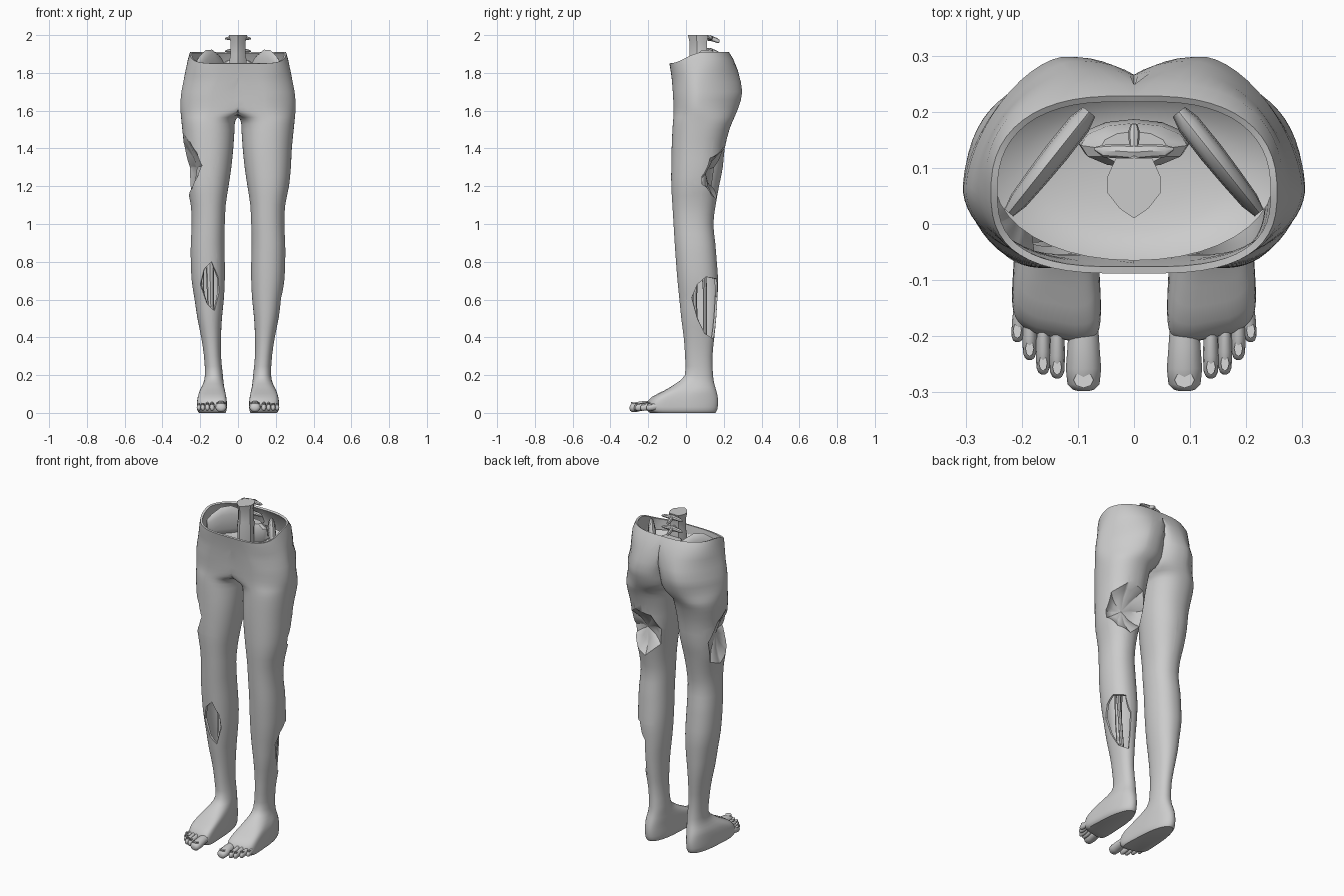
import bpy, bmesh, math
from mathutils import Vector

if "Cube" in bpy.data.objects:
    bpy.data.objects.remove(bpy.data.objects["Cube"])

skin = bpy.data.materials.new("plain grey")
skin.diffuse_color = (0.6, 0.6, 0.6, 1)
skin.use_nodes = True
skin.node_tree.nodes["Principled BSDF"].inputs["Base Color"].default_value = skin.diffuse_color


def finish(name, bm, thickness=0.0, angle=35):
    me = bpy.data.meshes.new(name)
    bm.to_mesh(me)
    bm.free()
    me.materials.append(skin)
    ob = bpy.data.objects.new(name, me)
    bpy.context.collection.objects.link(ob)
    bpy.ops.object.select_all(action='DESELECT')
    bpy.context.view_layer.objects.active = ob
    ob.select_set(True)
    if thickness:
        mod = ob.modifiers.new("shell", 'SOLIDIFY')
        mod.thickness = thickness
        mod.offset = -1
        bpy.ops.object.modifier_apply(modifier=mod.name)
    bpy.ops.object.shade_smooth_by_angle(angle=math.radians(angle))


def power(c, n):
    return math.copysign(abs(c) ** (2 / n), c)


def section(c, u, v, n=10, p=2):
    """Ring around c spanned by the half axes u and v; p > 2 squares it off."""
    c, u, v = Vector(c), Vector(u), Vector(v)
    return [c + u * power(math.cos(2 * math.pi * i / n), p)
            + v * power(math.sin(2 * math.pi * i / n), p) for i in range(n)]


def loft(name, rings, sides=(1,), angle=35):
    """Capped skin through rings, repeated for each mirror side."""
    bm = bmesh.new()
    for s in sides:
        vs = [[bm.verts.new((p.x * s, p.y, p.z)) for p in r] for r in rings]
        n = len(rings[0])
        for a, b in zip(vs, vs[1:]):
            for i in range(n):
                bm.faces.new((a[i], a[(i + 1) % n], b[(i + 1) % n], b[i]))
        bm.faces.new(vs[0][::-1])
        bm.faces.new(vs[-1])
    bmesh.ops.recalc_face_normals(bm, faces=bm.faces)
    finish(name, bm, angle=angle)


def smooth(t):
    t = min(1, max(0, t))
    return t * t * (3 - 2 * t)


# Leg and hip profile: height, inner x, outer x, front y, back y
KEYS = [
    (0.0, .072, .200, -.190, .155), (.015, .066, .210, -.206, .165),
    (.05, .065, .211, -.210, .170), (.085, .067, .208, -.180, .168),
    (.12, .071, .200, -.112, .160), (.155, .076, .185, -.055, .150),
    (.20, .080, .175, -.006, .143), (.30, .090, .180, -.005, .140),
    (.40, .090, .195, -.012, .150), (.50, .085, .215, -.025, .160),
    (.60, .075, .230, -.035, .166), (.70, .070, .245, -.045, .170),
    (.80, .070, .250, -.053, .163), (.90, .072, .250, -.060, .155),
    (1.0, .070, .245, -.066, .145), (1.1, .065, .250, -.072, .157),
    (1.2, .050, .270, -.078, .175), (1.3, .035, .280, -.078, .195),
    (1.4, .025, .285, -.076, .205), (1.5, .018, .295, -.072, .230),
    (1.55, .013, .300, -.068, .250), (1.58, -.02, .303, -.066, .263),
    (1.62, -.045, .305, -.066, .279), (1.7, -.05, .300, -.070, .298),
    (1.78, -.11, .278, -.077, .275), (1.85, -.20, .255, -.088, .228)]
SEG = 52


def spline_rows(keys, sub=2):
    rows = []
    for i in range(len(keys) - 1):
        p = [keys[max(0, min(len(keys) - 1, i + k))] for k in (-1, 0, 1, 2)]
        for j in range(sub):
            t = j / sub
            rows.append([0.5 * (2 * b + (c - a) * t + (2 * a - 5 * b + 4 * c - d) * t * t
                                + (3 * b - a - 3 * c + d) * t ** 3) for a, b, c, d in zip(*p)])
    return rows + [list(keys[-1])]


def body_ring(z, xi, xo, yf, yb):
    foot = 1 - smooth((z - .06) / .12)
    hip = smooth((z - 1.5) / .15)
    waist = smooth((z - 1.74) / .1)
    cx, rx = (xi + xo) / 2, (xo - xi) / 2
    # the widest line moves forward at the hips
    cy = yf + (yb - yf) * (.5 - .14 * hip + .1 * waist)
    raw = []
    for i in range(SEG):
        a = 2 * math.pi * (i + .5) / SEG
        c, s = math.cos(a), math.sin(a)
        inner = c < 0
        ry = cy - yf if s < 0 else yb - cy
        if s < 0:
            n = 2.2 + 4.5 * foot + (.9 * hip if inner else -.35 * hip + .85 * waist)
        else:
            n = 2.2 + (.4 * hip if inner else -.6 * hip + .8 * waist)
        reach = rx
        if inner and s < 0:
            reach += .12 * smooth((z - 1.56) / .06)
        ux, uy = power(c, n), power(s, n)
        x = cx + reach * ux * (1 - .14 * foot * uy)
        y = cy + ry * uy + .035 * foot * max(0, ux) * max(0, -uy)
        edge = cy + math.copysign(ry, s) * max(0, 1 - min(1, cx / reach) ** n) ** (1 / n)
        raw.append((x, y, edge))
    out = []
    for i, (x, y, edge) in enumerate(raw):
        # the first point past the middle slides onto the true centre line
        if x < 0 and max(raw[i - 1][0], raw[(i + 1) % SEG][0]) > 0:
            y = edge
        rise = .06 * smooth((z - 1.7) / .15) * smooth((y + .09) / .18)
        out.append((max(0, x), y, z + rise))
    return out


def cut_wound(bm, axis, sign, guard, poly, pit=0.0):
    """Open a hole shaped like a convex outline; a pit depth closes it with a hollow."""
    o = 1 - axis
    mid = Vector((sum(p[0] for p in poly), sum(p[1] for p in poly))) / len(poly)
    g, gn = Vector(), Vector()
    g[axis], gn[axis] = guard, -sign
    planes = [(g, gn)]
    for p, q in zip(poly, poly[1:] + poly[:1]):
        co, no = Vector(), Vector()
        co[o], co[2] = p
        no[o], no[2] = q[1] - p[1], p[0] - q[0]
        if no[o] * (mid[0] - p[0]) + no[2] * (mid[1] - p[1]) > 0:
            no.negate()
        planes.append((co, no.normalized()))
    for co, no in planes:
        near = [f for f in bm.faces
                if all((f.calc_center_median() - c).dot(m) < .05 for c, m in planes)]
        geom = set(near)
        for f in near:
            geom.update(f.verts)
            geom.update(f.edges)
        bmesh.ops.bisect_plane(bm, geom=list(geom), dist=1e-5, plane_co=co, plane_no=no)
    dead = [f for f in bm.faces
            if all((f.calc_center_median() - c).dot(m) < 0 for c, m in planes)]
    bmesh.ops.delete(bm, geom=dead, context='FACES')
    if not pit:
        return
    edges = [e for e in bm.edges if e.is_boundary and 1.0 < e.verts[0].co.z < 1.6]
    loop = {v for e in edges for v in e.verts}
    centre = sum((v.co for v in loop), Vector()) / len(loop)
    base_centre = centre.copy()
    for scale, depth in ((.8, .4), (.5, .8), (0, 1)):
        res = bmesh.ops.extrude_edge_only(bm, edges=edges)['geom']
        edges = [e for e in res if isinstance(e, bmesh.types.BMEdge) and e.is_boundary]
        verts = [v for v in res if isinstance(v, bmesh.types.BMVert)]
        new_centre = base_centre - gn * -pit * depth
        last = {.8: .8, .5: .5 / .8, 0: 0}[scale]
        for v in verts:
            v.co = new_centre + (v.co - centre) * last
        centre = new_centre
    bmesh.ops.remove_doubles(bm, verts=verts, dist=1e-4)


# Hips, legs and feet as one hollow skin
bm = bmesh.new()
rings = [body_ring(*r) for r in spline_rows(KEYS)]
for s in (1, -1):
    vs = [[bm.verts.new((x * s, y, z)) for x, y, z in r] for r in rings]
    bm.faces.new(vs[0][::-s])
    for a, b in zip(vs, vs[1:]):
        for i in range(SEG):
            j = (i + 1) % SEG
            quad = (a[i], a[j], b[j], b[i])
            if any(abs(v.co.x) > 1e-6 for v in quad):
                bm.faces.new(quad[::s])
bmesh.ops.remove_doubles(bm, verts=bm.verts, dist=1e-5)

# Outer thigh, back thigh, outer calf and shin wounds
cut_wound(bm, 0, -1, -.15, [(-.074, 1.31), (-.066, 1.25), (-.04, 1.19), (.04, 1.14), (.12, 1.17),
                            (.15, 1.3), (.1, 1.42), (.02, 1.47), (-.03, 1.44), (-.062, 1.38)], .035)
cut_wound(bm, 1, 1, .085, [(.06, 1.3), (.075, 1.2), (.16, 1.12), (.23, 1.15),
                           (.275, 1.22), (.27, 1.35), (.2, 1.41), (.1, 1.39)], .05)
cut_wound(bm, 0, 1, .16, [(.105, .72), (.162, .71), (.172, .5), (.155, .385),
                          (.1, .42), (.06, .5), (.03, .61), (.06, .68)])
cut_wound(bm, 1, -1, .03, [(-.14, .8), (-.105, .72), (-.1, .64), (-.125, .54),
                           (-.165, .58), (-.2, .68), (-.18, .76)])
finish("legs_skin", bm, thickness=.012)

# Toes and nails
for k, (x, end, r, rz) in enumerate([(.090, -.298, .030, .025), (.137, -.275, .0135, .02),
                                     (.162, -.268, .0125, .019), (.186, -.242, .0125, .018),
                                     (.208, -.210, .0125, .017)]):
    prof = [(.125, .85, .042), (.08, .95, .040), (.04, 1.05, .032),
            (.012, .95, .028), (.003, .65, .027), (0, .3, .026)]
    loft("toe_%d" % (k + 1), [section((x - .1 * d * (k == 4), end + d, z), (r * w, 0, 0),
                                      (0, 0, rz * w), 12) for d, w, z in prof], (1, -1), 50)
    loft("toenail_%d" % (k + 1), [section((x, end + .02, .029 + rz + h), (r * .6, 0, 0),
                                          (0, .014, -.003), 8) for h in (-.006, .002)], (1, -1))


def bone(name, pts):
    loft(name, [section((x, y, z), (r, 0, 0), (0, r, 0), 8) for x, y, z, r in pts], (1, -1))


# Lower leg bones
bone("shin_bone", [(.138, .05, .36, .016), (.145, .04, .6, .018), (.15, .045, .85, .024)])
bone("calf_bone", [(.165, .1, .36, .011), (.19, .1, .65, .011), (.195, .09, .85, .015)])

# Flesh floor inside the hips
bm = bmesh.new()
prev = None
for f, z in [(.15, 1.755), (.4, 1.758), (.65, 1.766), (.85, 1.78), (1, 1.805)]:
    ring = [bm.verts.new(p) for p in
            section((0, .085, z), (.25 * f, 0, 0), (0, .15 * f, 0), 40, 2.1)]
    if prev:
        for i in range(40):
            j = (i + 1) % 40
            bm.faces.new((prev[i], ring[i], ring[j], prev[j]))
    else:
        bm.faces.new(ring)
    prev = ring
bmesh.ops.recalc_face_normals(bm, faces=bm.faces)
finish("hip_floor", bm)

# Hip blades running diagonally from the sacrum
across = Vector((.185, .15, 0)).normalized()
blade = [(0, 1.81, .05, .014), (.12, 1.82, .07, .021), (.4, 1.835, .088, .022),
         (.65, 1.835, .085, .020), (.88, 1.82, .065, .017), (1, 1.81, .045, .010)]
loft("hip_blade", [section((.08 + .143 * t, .2 - .18 * t, z), across * w, (0, 0, h), 12)
                   for t, z, h, w in blade], (1, -1), 45)

# Sacrum
loft("sacrum", [section((0, y, z), (w, 0, 0), (0, d, 0), 12) for y, z, w, d in
                [(.15, 1.73, .06, .03), (.145, 1.78, .1, .042),
                 (.14, 1.84, .095, .04), (.135, 1.865, .06, .03)]])


# Spine: body with a pointed front, side wings and back spines
def body_outline(z, k):
    half = [(0, .01), (.026, .028), (.047, .055), (.047, .085), (.032, .118)]
    pts = half + [(-x, y) for x, y in half[:0:-1]]
    return [Vector((x * k, .07 + (y - .07) * k, z)) for x, y in pts]


loft("vertebra_body", [body_outline(z, k) for z, k in
                       [(1.76, .9), (1.87, .95), (1.9, .84), (1.96, .84), (2.0, 1)]])
for z in (1.985, 1.918):
    loft("vertebra_wing", [section((x, y, z + dz), (0, d, 0), (0, 0, h), 8) for x, y, dz, d, h in
                           [(0, .128, 0, .014, .015), (.03, .13, 0, .013, .011),
                            (.055, .13, -.002, .011, .008), (.07, .134, -.004, .003, .003)]], (1, -1))
    loft("vertebra_spine", [section((0, y, z + dz), (w, 0, 0), (0, 0, h), 8) for y, dz, w, h in
                            [(.11, .0, .014, .014), (.14, -.004, .009, .014),
                             (.165, -.014, .01, .013), (.178, -.018, .006, .007)]])
